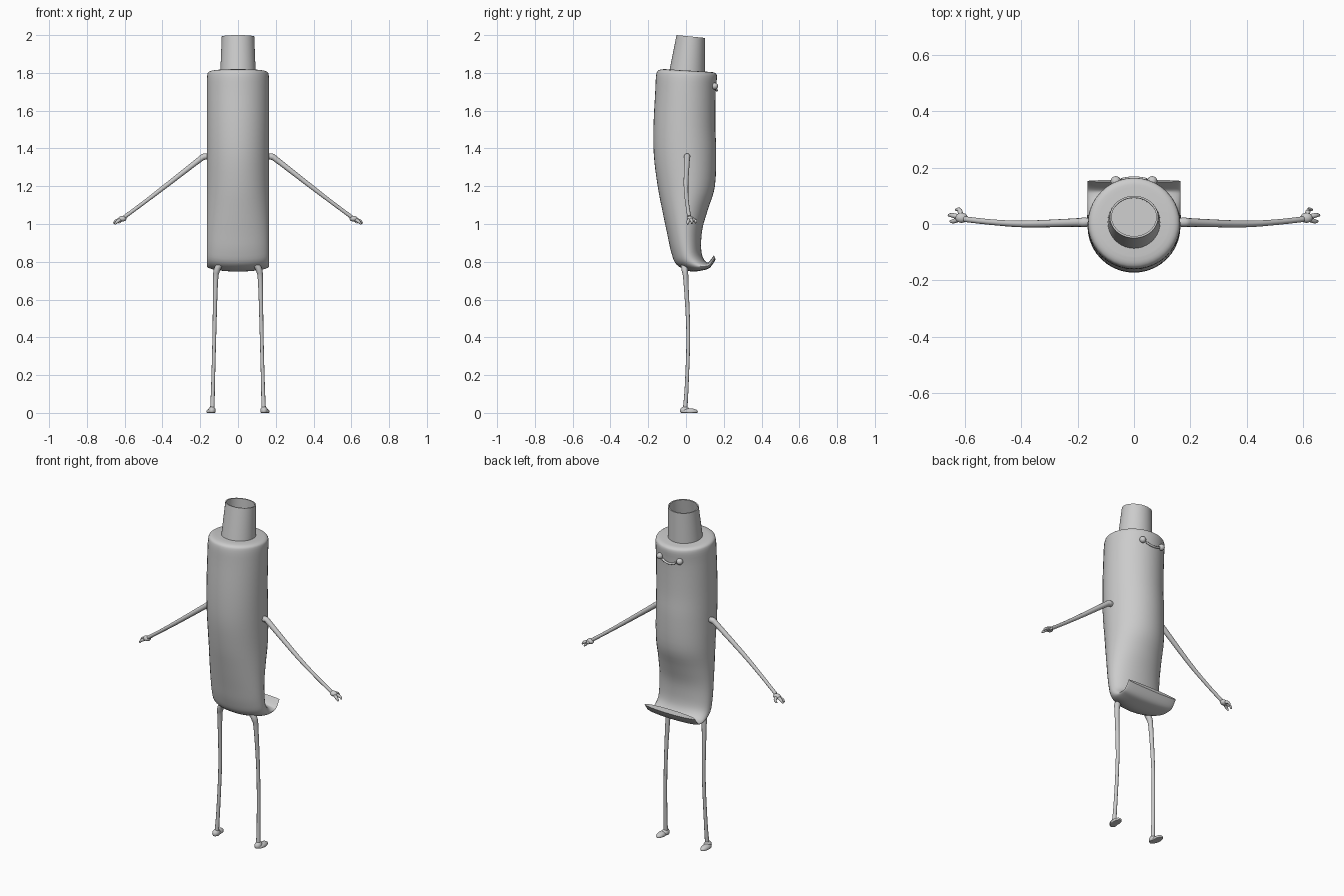
import bpy, bmesh
from math import sin, cos, pi, radians
from mathutils import Vector

if "Cube" in bpy.data.objects:
    bpy.data.objects.remove(bpy.data.objects["Cube"])

grey = bpy.data.materials.new("plain grey")
grey.use_nodes = True
grey.diffuse_color = (0.6, 0.6, 0.6, 1)
grey.node_tree.nodes["Principled BSDF"].inputs["Base Color"].default_value = (0.6, 0.6, 0.6, 1)


def finish(name, bm, angle=40):
    bmesh.ops.recalc_face_normals(bm, faces=bm.faces)
    mesh = bpy.data.meshes.new(name)
    bm.to_mesh(mesh)
    bm.free()
    mesh.materials.append(grey)
    obj = bpy.data.objects.new(name, mesh)
    bpy.context.collection.objects.link(obj)
    bpy.ops.object.select_all(action="DESELECT")
    obj.select_set(True)
    bpy.context.view_layer.objects.active = obj
    bpy.ops.object.shade_smooth_by_angle(angle=radians(angle))
    return obj


def smooth_path(keys, steps):
    """Catmull-Rom interpolation through rows of numbers."""
    rows = [Vector(k) for k in keys]
    out = []
    for i in range(len(rows) - 1):
        a, b, c, d = (rows[max(0, min(len(rows) - 1, i + k))] for k in (-1, 0, 1, 2))
        for s in range(steps):
            t = s / steps
            out.append(0.5 * (2 * b + (c - a) * t + (2 * a - 5 * b + 4 * c - d) * t * t
                              + (3 * b - a - 3 * c + d) * t ** 3))
    return out + [rows[-1]]


def loft(name, rings, angle=40):
    bm = bmesh.new()
    loops = [[bm.verts.new(p) for p in ring] for ring in rings]
    n = len(loops[0])
    for low, high in zip(loops, loops[1:]):
        for i in range(n):
            j = (i + 1) % n
            bm.faces.new((low[i], low[j], high[j], high[i]))
    bm.faces.new(loops[0])
    bm.faces.new(loops[-1])
    return finish(name, bm, angle)


def section(by, bz, fy, fz, half, n=40):
    """Ellipse spanning a back point and a face-side point."""
    mid, axis = Vector((0, by + fy, bz + fz)) / 2, Vector((0, fy - by, fz - bz)) / 2
    side = Vector((half, 0, 0))
    return [mid + side * cos(2 * pi * i / n) + axis * sin(2 * pi * i / n) for i in range(n)]


def tube(name, keys, steps=5, n=12):
    """Round limb through rows of x, y, z, radius."""
    rows = smooth_path(keys, steps)
    pts = [r.to_3d() for r in rows]
    rings = []
    for i, p in enumerate(pts):
        d = (pts[min(i + 1, len(pts) - 1)] - pts[max(i - 1, 0)]).normalized()
        u = d.cross(Vector((0, 1, 0)) if abs(d.y) < 0.8 else Vector((1, 0, 0))).normalized()
        v = d.cross(u)
        rings.append([p + (u * cos(2 * pi * k / n) + v * sin(2 * pi * k / n)) * rows[i][3]
                      for k in range(n)])
    return loft(name, rings, 60)


def ball(name, centre, size, floor=None):
    bm = bmesh.new()
    bmesh.ops.create_uvsphere(bm, u_segments=20, v_segments=12, radius=1)
    for v in bm.verts:
        v.co = Vector(centre) + Vector(a * b for a, b in zip(v.co, size))
        if floor is not None:
            v.co.z = max(v.co.z, floor)
    bmesh.ops.remove_doubles(bm, verts=bm.verts, dist=1e-5)
    return finish(name, bm, 50)


# squeezed tube body: back y, back z, face y, face z, half width
body = [
    (-0.115, 1.82, 0.13, 1.805, 0.125), (-0.145, 1.814, 0.152, 1.80, 0.152),
    (-0.158, 1.79, 0.164, 1.78, 0.163), (-0.163, 1.70, 0.157, 1.70, 0.165),
    (-0.172, 1.52, 0.155, 1.52, 0.165), (-0.17, 1.36, 0.16, 1.38, 0.165),
    (-0.15, 1.2, 0.153, 1.2, 0.165), (-0.125, 1.07, 0.117, 1.08, 0.165),
    (-0.10, 0.95, 0.088, 0.98, 0.165), (-0.078, 0.85, 0.08, 0.90, 0.165),
    (-0.05, 0.785, 0.083, 0.845, 0.165), (0.02, 0.75, 0.095, 0.812, 0.165),
    (0.09, 0.755, 0.11, 0.797, 0.165), (0.128, 0.77, 0.122, 0.80, 0.165),
    (0.157, 0.812, 0.148, 0.835, 0.165)]
loft("tube_body", [section(*row) for row in smooth_path(body, 4)])

# open, tapered nozzle
loft("nozzle", [section(*row) for row in (
    (-0.09, 1.80, 0.10, 1.79, 0.094), (-0.05, 2.0, 0.10, 1.985, 0.086),
    (-0.043, 1.999, 0.093, 1.985, 0.079), (-0.08, 1.825, 0.092, 1.815, 0.086))])

# smile
tube("mouth", [(x, 0.163 - 3 * x * x, 1.707 + 6 * x * x, 0.006)
               for x in (-0.045, -0.025, 0, 0.025, 0.045)])

for side, s in (("left", 1), ("right", -1)):
    ball(side + "_eye", (s * 0.065, 0.152, 1.73), (0.018, 0.018, 0.018))

    # arm, palm and fingers
    tube(side + "_arm", [(s * x, y, z, r) for x, y, z, r in (
        (0.155, 0.006, 1.356, 0.014), (0.18, 0.006, 1.356, 0.017), (0.21, 0.005, 1.336, 0.015),
        (0.385, 0, 1.2, 0.012), (0.5, 0.006, 1.112, 0.010), (0.6, 0.017, 1.038, 0.010))])
    ball(side + "_palm", (s * 0.612, 0.022, 1.028), (0.022, 0.018, 0.015))
    for name, tip in (("thumb", (0.632, 0.05, 1.005)), ("upper_finger", (0.658, 0.031, 1.002)),
                      ("lower_finger", (0.652, 0.01, 0.998))):
        x, y, z = tip
        tube(side + "_" + name, [(s * 0.612, 0.022, 1.03, 0.010),
                                 (s * (x - 0.012), y, z + 0.014, 0.008), (s * x, y, z, 0.004)])

    # leg and foot
    tube(side + "_leg", [(s * x, y, z, r) for x, y, z, r in (
        (0.095, -0.012, 0.785, 0.016), (0.112, -0.006, 0.755, 0.017), (0.119, 0, 0.69, 0.013),
        (0.125, 0.012, 0.42, 0.010), (0.132, 0.004, 0.15, 0.010), (0.136, -0.005, 0.015, 0.012))])
    ball(side + "_heel", (s * 0.138, -0.006, 0.012), (0.02, 0.026, 0.022), 0)
    ball(side + "_foot", (s * 0.145, 0.02, 0.006), (0.022, 0.043, 0.018), 0)
